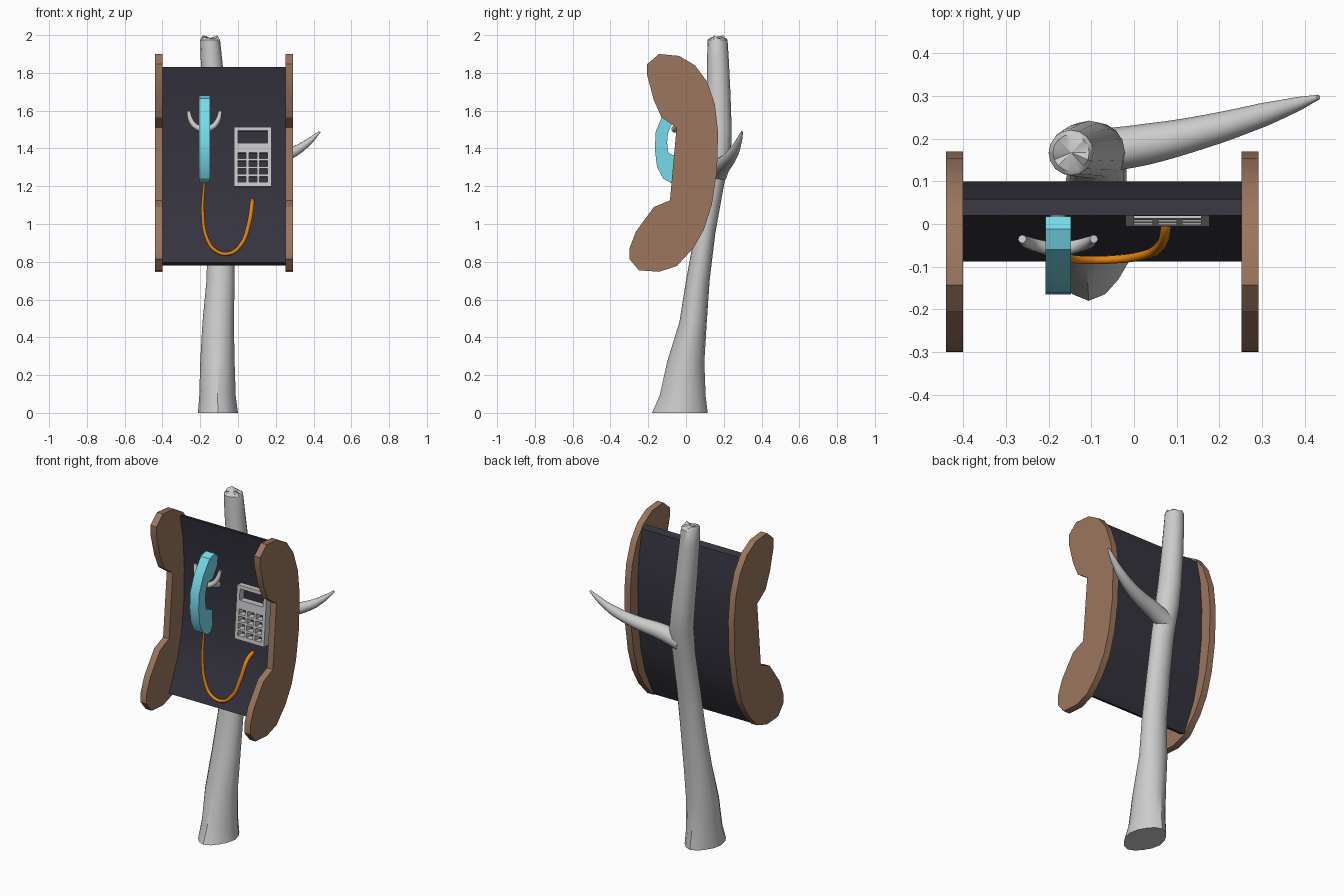
import bpy, bmesh, math, random
from mathutils import Vector, Matrix

if "Cube" in bpy.data.objects:
    bpy.data.objects.remove(bpy.data.objects["Cube"])

random.seed(4)


def material(name, rgb):
    m = bpy.data.materials.new(name)
    m.diffuse_color = (*rgb, 1)
    m.use_nodes = True
    m.node_tree.nodes["Principled BSDF"].inputs["Base Color"].default_value = m.diffuse_color
    return m


BROWN = material("brown_wood", (0.33, 0.18, 0.11))
DARK = material("dark_board", (0.036, 0.033, 0.048))
CYAN = material("cyan_plastic", (0.18, 0.71, 0.83))
ORANGE = material("orange_cord", (0.78, 0.23, 0.005))


def add_mesh(name, bm, mat=None, angle=30):
    bmesh.ops.recalc_face_normals(bm, faces=bm.faces)
    me = bpy.data.meshes.new(name)
    bm.to_mesh(me)
    bm.free()
    return finish(name, me, mat, angle)


def finish(name, me, mat, angle):
    ob = bpy.data.objects.new(name, me)
    bpy.context.collection.objects.link(ob)
    if mat:
        me.materials.append(mat)
    bpy.ops.object.select_all(action='DESELECT')
    ob.select_set(True)
    bpy.context.view_layer.objects.active = ob
    bpy.ops.object.shade_smooth_by_angle(angle=math.radians(angle))
    return ob


def extrude_profile(name, yz, x0, x1, mat, angle=30):
    """Closed y-z outline extruded along x."""
    bm = bmesh.new()
    f = bm.faces.new([bm.verts.new((x0, y, z)) for y, z in yz])
    ext = bmesh.ops.extrude_face_region(bm, geom=[f])["geom"]
    bmesh.ops.translate(bm, vec=(x1 - x0, 0, 0),
                        verts=[v for v in ext if isinstance(v, bmesh.types.BMVert)])
    return add_mesh(name, bm, mat, angle)


def tube(name, pts, mat=None, sides=2, steps=5):
    """Smooth tube through (x, y, z, radius) points."""
    cu = bpy.data.curves.new(name, 'CURVE')
    cu.dimensions = '3D'
    cu.bevel_depth = 1.0
    cu.bevel_resolution = sides
    cu.resolution_u = steps
    cu.use_fill_caps = True
    sp = cu.splines.new('BEZIER')
    sp.bezier_points.add(len(pts) - 1)
    for bp, (x, y, z, r) in zip(sp.bezier_points, pts):
        bp.co = (x, y, z)
        bp.radius = r
        bp.handle_left_type = bp.handle_right_type = 'AUTO'
    tmp = bpy.data.objects.new(name + "_path", cu)
    bpy.context.collection.objects.link(tmp)
    bpy.context.view_layer.update()
    me = bpy.data.meshes.new_from_object(
        tmp.evaluated_get(bpy.context.evaluated_depsgraph_get()))
    bpy.data.objects.remove(tmp)
    me.name = name
    me.materials.clear()
    return finish(name, me, mat, 50)


# side panels shaped like a telephone receiver
PANEL = [(-0.206, 1.846), (-0.143, 1.90), (-0.037, 1.89), (0.048, 1.84), (0.11, 1.756),
         (0.153, 1.634), (0.17, 1.485), (0.164, 1.28), (0.137, 1.103), (0.095, 0.97),
         (0.037, 0.87), (-0.048, 0.778), (-0.143, 0.747), (-0.25, 0.755), (-0.3, 0.815),
         (-0.298, 0.875), (-0.265, 0.96), (-0.17, 1.09), (-0.085, 1.125), (-0.05, 1.51),
         (-0.13, 1.565), (-0.17, 1.655), (-0.206, 1.79)]
extrude_profile("left_panel", PANEL, -0.44, -0.40, BROWN)
extrude_profile("right_panel", PANEL, 0.252, 0.292, BROWN)

# curved back board, a constant-thickness slab
BACK = [(0.058, 1.818), (0.086, 1.68), (0.1, 1.5), (0.095, 1.3),
        (0.07, 1.1), (0.03, 0.95), (-0.052, 0.78)]
FRONT = [(0.02, 1.83), (0.047, 1.68), (0.06, 1.5), (0.055, 1.3),
         (0.031, 1.11), (-0.007, 0.968), (-0.088, 0.797)]
extrude_profile("back_board", BACK + FRONT[::-1], -0.40, 0.252, DARK)

# handset
HANDSET = [(-0.12, 1.585), (-0.16, 1.49), (-0.165, 1.395), (-0.153, 1.30), (-0.12, 1.24),
           (-0.08, 1.217), (-0.045, 1.225), (-0.03, 1.26), (-0.035, 1.35), (-0.093, 1.375),
           (-0.1, 1.43), (-0.096, 1.48), (-0.075, 1.53), (-0.03, 1.535), (0.016, 1.6),
           (0.018, 1.655), (-0.012, 1.68), (-0.06, 1.665)]
extrude_profile("handset", HANDSET, -0.207, -0.147, CYAN)

# handset cradle: stem and two-pronged twig
tube("cradle_stem", [(-0.178, 0.065, 1.46, 0.022), (-0.178, 0.0, 1.48, 0.018),
                     (-0.178, -0.058, 1.505, 0.015)])
tube("cradle_fork", [(-0.262, -0.035, 1.597, 0.01), (-0.25, -0.043, 1.55, 0.014),
                     (-0.222, -0.052, 1.515, 0.016), (-0.178, -0.06, 1.502, 0.018),
                     (-0.134, -0.052, 1.515, 0.016), (-0.106, -0.043, 1.55, 0.014),
                     (-0.094, -0.035, 1.597, 0.01)])

# cord hanging between handset and board
tube("cord", [(-0.178, -0.07, 1.23, 0.006), (-0.186, -0.072, 1.05, 0.009),
              (-0.163, -0.078, 0.92, 0.01), (-0.12, -0.084, 0.86, 0.01),
              (-0.05, -0.083, 0.843, 0.01), (0.015, -0.075, 0.89, 0.011),
              (0.057, -0.055, 1.0, 0.012), (0.074, -0.012, 1.105, 0.012),
              (0.075, 0.036, 1.125, 0.012)], ORANGE)

# keypad: grid plate with a display window and twelve key openings
XS = [-0.02, 0.0, 0.043, 0.057, 0.1, 0.114, 0.157, 0.177]
ZS = [0.0, 0.023, 0.053, 0.065, 0.095, 0.107, 0.137, 0.149, 0.179, 0.23, 0.296, 0.316]
bm = bmesh.new()
grid = [[bm.verts.new((x, 0, z)) for x in XS] for z in ZS]
plate = []
for j in range(len(ZS) - 1):
    for i in range(len(XS) - 1):
        key = i % 2 and j % 2 and j < 8
        window = j == 9 and 1 <= i <= 5
        if not (key or window):
            plate.append(bm.faces.new((grid[j][i], grid[j][i + 1],
                                       grid[j + 1][i + 1], grid[j + 1][i])))
bmesh.ops.delete(bm, geom=[v for v in bm.verts if not v.link_faces], context='VERTS')
ext = bmesh.ops.extrude_face_region(bm, geom=plate, use_keep_orig=True)["geom"]
bmesh.ops.translate(bm, vec=(0, 0.045, 0),
                    verts=[v for v in ext if isinstance(v, bmesh.types.BMVert)])
pose = Matrix.Translation((0, -0.006, 1.199)) @ Matrix.Rotation(math.radians(-4.8), 4, 'X')
bm.transform(pose)
add_mesh("keypad", bm)

# trunk: elliptical rings (z, x min, x max, y min, y max)
RINGS = [(0.0, -0.212, 0.0, -0.18, 0.115), (0.09, -0.205, -0.012, -0.14, 0.104),
         (0.27, -0.2, -0.018, -0.10, 0.097), (0.48, -0.188, -0.022, -0.035, 0.11),
         (0.7, -0.167, -0.018, 0.0, 0.125), (0.95, -0.16, -0.018, 0.045, 0.155),
         (1.2, -0.152, -0.018, 0.085, 0.2), (1.36, -0.158, -0.022, 0.105, 0.238),
         (1.5, -0.17, -0.04, 0.108, 0.242), (1.7, -0.187, -0.065, 0.11, 0.235),
         (1.88, -0.198, -0.085, 0.112, 0.226), (1.975, -0.2, -0.095, 0.114, 0.22),
         (1.99, -0.19, -0.105, 0.124, 0.21)]
N = 16
bm = bmesh.new()
rows = []
for k, (z, xa, xb, ya, yb) in enumerate(RINGS):
    row = []
    for i in range(N):
        a = math.tau * i / N
        lump = 1 - 0.07 * max(0, 1 - z / 0.5) * (1 - math.cos(4 * a)) / 2
        dz = random.uniform(-0.012, 0.01) if k == len(RINGS) - 1 else 0
        row.append(bm.verts.new(((xa + xb) / 2 + (xb - xa) / 2 * lump * math.cos(a),
                                 (ya + yb) / 2 + (yb - ya) / 2 * lump * math.sin(a),
                                 z + dz)))
    rows.append(row)
for lo, hi in zip(rows, rows[1:]):
    for i in range(N):
        j = (i + 1) % N
        bm.faces.new((lo[i], lo[j], hi[j], hi[i]))
bm.faces.new(rows[0][::-1])
tip = bm.verts.new((-0.147, 0.167, 1.985))
for i in range(N):
    bm.faces.new((rows[-1][i], rows[-1][(i + 1) % N], tip))
add_mesh("trunk", bm)

# side branch curving up to a point
tube("branch", [(-0.085, 0.17, 1.27, 0.052), (0.03, 0.187, 1.305, 0.048),
                (0.17, 0.218, 1.335, 0.038), (0.30, 0.255, 1.385, 0.028),
                (0.38, 0.28, 1.44, 0.017), (0.432, 0.297, 1.488, 0.006)], sides=3)
